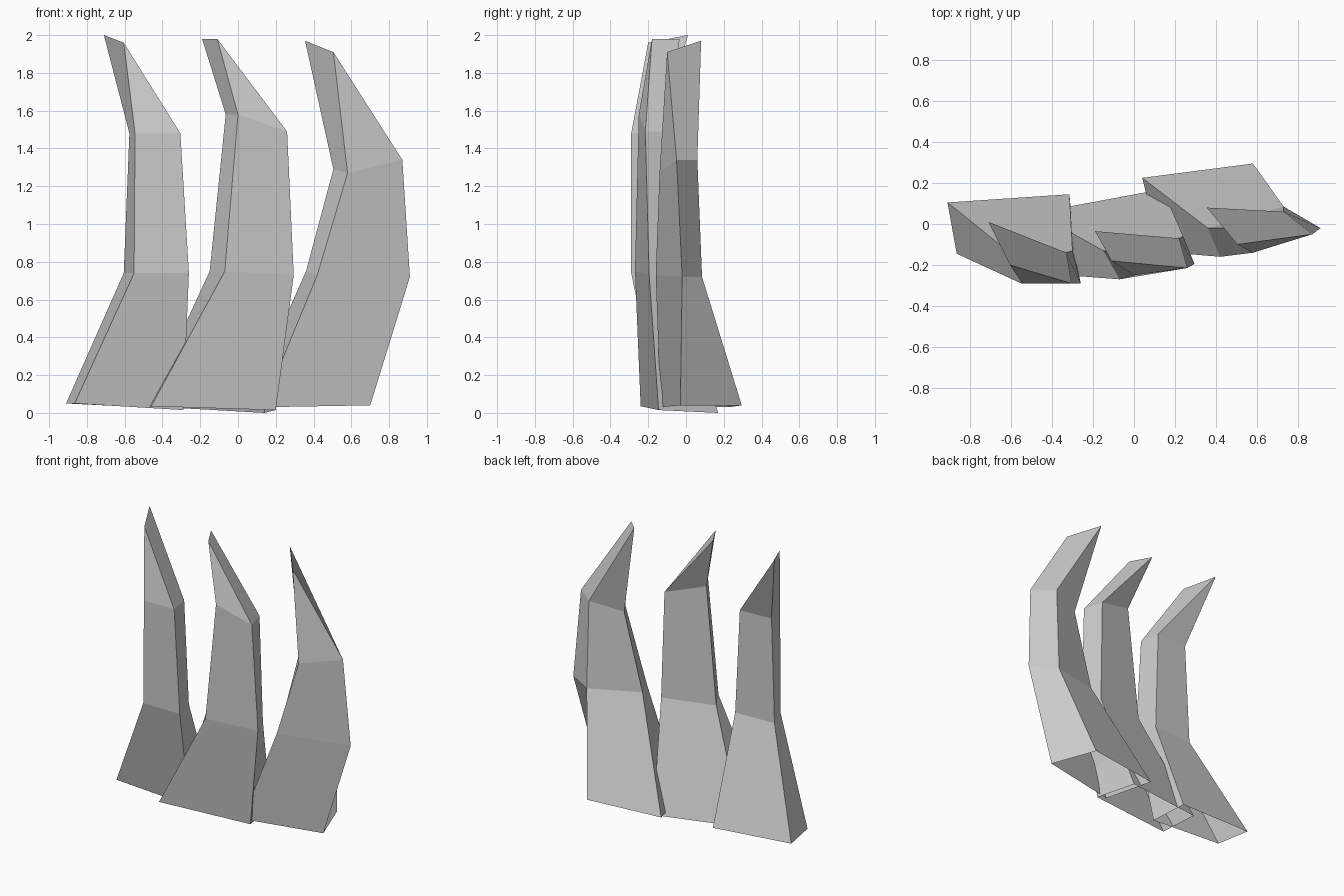
import bpy, bmesh

# Each blade: three four-sided rings (back-left, front-left, front-right, back-right)
# followed by the sharp tip edge (back, front)
BLADES = {
    "left_blade": (
        [[(-.91, .105, .05), (-.865, -.145, .05), (-.29, -.14, .015), (-.315, .145, .02)],
         [(-.605, -.14, .74), (-.55, -.29, .74), (-.26, -.29, .74), (-.30, -.13, .74)],
         [(-.575, -.15, 1.48), (-.545, -.29, 1.48), (-.305, -.29, 1.48), (-.33, -.14, 1.48)]],
        [(-.71, .01, 2.0), (-.605, -.20, 1.96)]),
    "middle_blade": (
        [[(-.48, .055, .035), (-.46, -.24, .035), (.20, -.145, .015), (.14, .17, 0)],
         [(-.15, -.13, .75), (-.07, -.27, .75), (.295, -.195, .73), (.24, -.06, .73)],
         [(-.065, -.14, 1.58), (0, -.25, 1.58), (.26, -.215, 1.49), (.22, -.07, 1.49)]],
        [(-.19, -.035, 1.98), (-.11, -.18, 1.98)]),
    "right_blade": (
        [[(.04, .225, .03), (.13, -.135, .03), (.70, -.03, .04), (.58, .295, .04)],
         [(.36, -.02, .75), (.42, -.16, .73), (.91, -.02, .72), (.73, .085, .72)],
         [(.505, -.02, 1.29), (.58, -.14, 1.27), (.87, -.05, 1.34), (.73, .06, 1.34)]],
        [(.355, .08, 1.97), (.505, -.10, 1.91)]),
}


def build_blade(name, rings, tip):
    bm = bmesh.new()
    loops = [[bm.verts.new(p) for p in ring] for ring in rings]
    # side walls, open at the base
    for low, high in zip(loops, loops[1:]):
        for i in range(4):
            j = (i + 1) % 4
            bm.faces.new((low[i], low[j], high[j], high[i]))
    # wedge closing to the tip edge
    bl, fl, fr, br = loops[-1]
    tb, tf = [bm.verts.new(p) for p in tip]
    for face in ((bl, fl, tf, tb), (fl, fr, tf), (fr, br, tb, tf), (br, bl, tb)):
        bm.faces.new(face)
    bmesh.ops.recalc_face_normals(bm, faces=bm.faces)
    mesh = bpy.data.meshes.new(name)
    bm.to_mesh(mesh)
    bm.free()
    bpy.context.collection.objects.link(bpy.data.objects.new(name, mesh))


for blade, (rings, tip) in BLADES.items():
    build_blade(blade, rings, tip)
